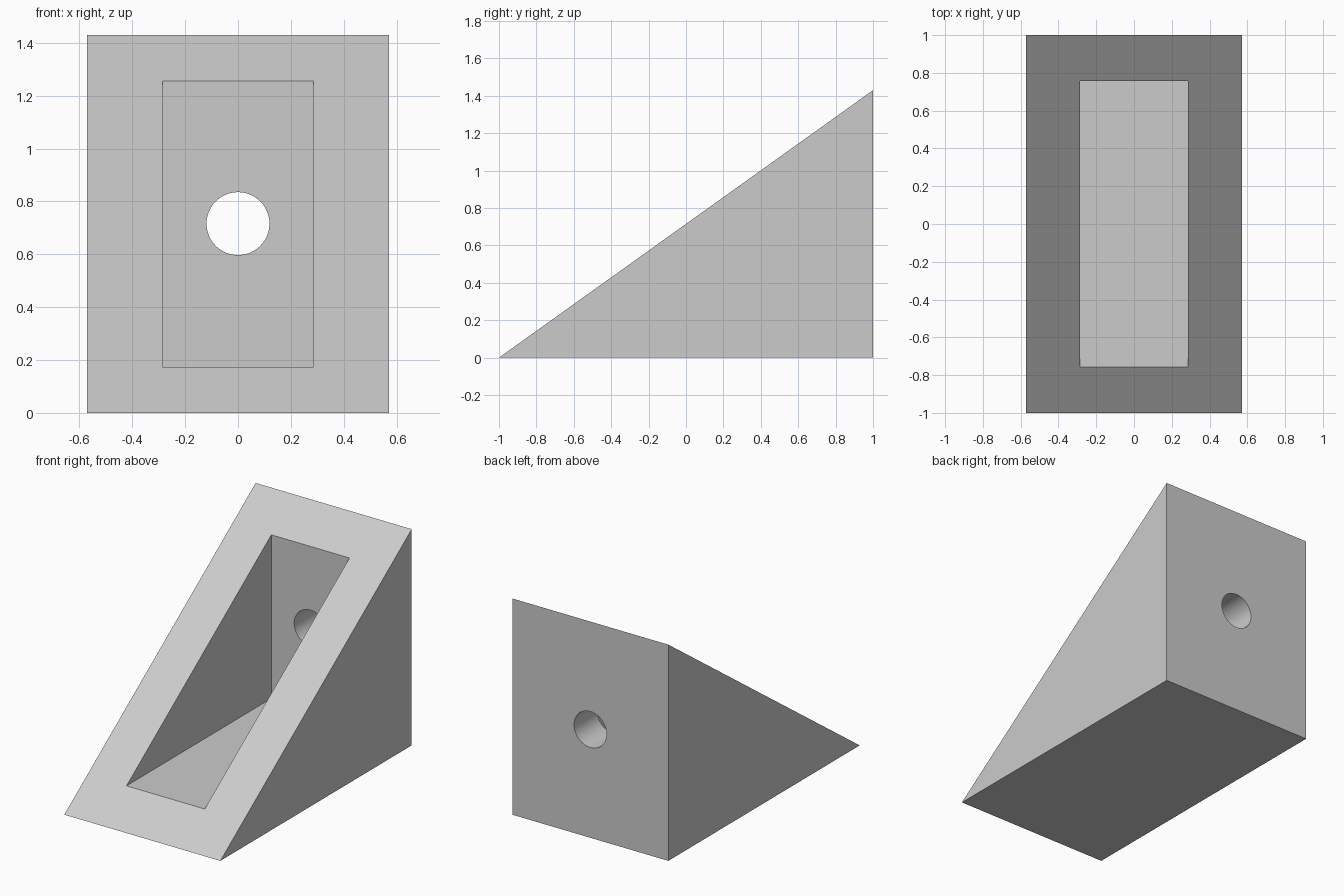
import bpy, bmesh, math

cube = bpy.data.objects.get("Cube")
if cube:
    bpy.data.objects.remove(cube, do_unlink=True)

HALF_W, HEIGHT = 0.571, 1.43
grey = bpy.data.materials.new("light grey")
grey.use_nodes = True
colour = (0.6, 0.6, 0.6, 1)
grey.diffuse_color = colour
grey.node_tree.nodes["Principled BSDF"].inputs["Base Color"].default_value = colour


def prism(name, profile, half_width):
    """Extrude a (y, z) profile across x."""
    bm = bmesh.new()
    face = bm.faces.new([bm.verts.new((-half_width, y, z)) for y, z in profile])
    out = bmesh.ops.extrude_face_region(bm, geom=[face])["geom"]
    for v in out:
        if isinstance(v, bmesh.types.BMVert):
            v.co.x = half_width
    bmesh.ops.recalc_face_normals(bm, faces=bm.faces)
    mesh = bpy.data.meshes.new(name)
    bm.to_mesh(mesh)
    bm.free()
    obj = bpy.data.objects.new(name, mesh)
    bpy.context.collection.objects.link(obj)
    mesh.materials.append(grey)
    return obj


# Solid wedge
wedge = prism("wedge_bracket", [(-1, 0), (1, 0), (1, HEIGHT)], HALF_W)

# Pocket open through the slope
pocket = prism("pocket_cutter",
               [(-0.757, 0.174), (0.757, 0.174), (0.757, 2), (-0.757, 2)], 0.286)

# Round screw hole through the back wall
bpy.ops.mesh.primitive_cylinder_add(vertices=64, radius=0.119, depth=0.6,
                                    location=(0, 0.9, 0.716),
                                    rotation=(math.pi / 2, 0, 0))
hole = bpy.context.object
hole.name = "hole_cutter"
hole.data.materials.append(grey)

bpy.context.view_layer.objects.active = wedge
for cutter in (pocket, hole):
    mod = wedge.modifiers.new(cutter.name, "BOOLEAN")
    mod.operation, mod.solver, mod.object = "DIFFERENCE", "EXACT", cutter
    bpy.ops.object.modifier_apply(modifier=mod.name)
    bpy.data.objects.remove(cutter, do_unlink=True)

# Smooth hole wall, crisp edges elsewhere
bpy.ops.object.select_all(action="DESELECT")
wedge.select_set(True)
bpy.ops.object.shade_smooth_by_angle(angle=math.radians(30))
